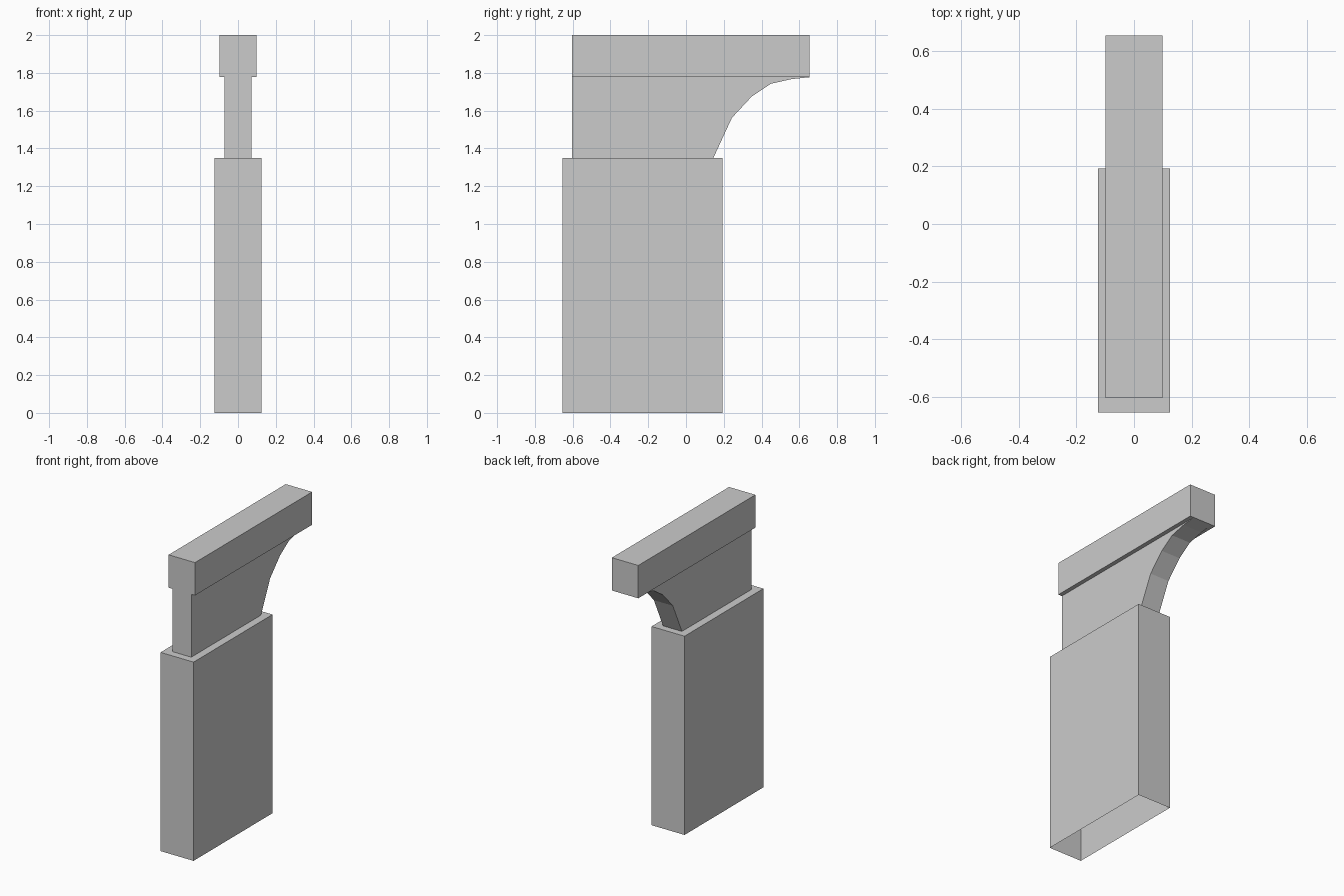
import bpy, bmesh

if "Cube" in bpy.data.objects:
    bpy.data.objects.remove(bpy.data.objects["Cube"])

# shared dimensions
POST_X, NECK_X, BEAM_X = 0.124, 0.071, 0.099
POST_Y = (-0.654, 0.193)
BEAM_Y = (-0.603, 0.654)
Z_POST, Z_BEAM, Z_TOP = 1.35, 1.777, 2.0
ARC = [(0.145, Z_POST), (0.243, 1.562), (0.349, 1.676),
       (0.448, 1.742), (0.558, 1.767), (BEAM_Y[1], Z_BEAM)]


def rect(hx, y0, y1, z):
    return [(-hx, y0, z), (hx, y0, z), (hx, y1, z), (-hx, y1, z)]


def make(name, faces):
    bm = bmesh.new()
    for f in faces:
        bm.faces.new([bm.verts.new(p) for p in f])
    bmesh.ops.remove_doubles(bm, verts=bm.verts, dist=0.0001)
    me = bpy.data.meshes.new(name)
    bm.to_mesh(me)
    bm.free()
    ob = bpy.data.objects.new(name, me)
    bpy.context.collection.objects.link(ob)
    return ob


def skin(a, b):
    n = len(a)
    return [(a[i], a[(i + 1) % n], b[(i + 1) % n], b[i]) for i in range(n)]


# post: open underneath, top ledge runs in to the neck
foot = rect(POST_X, *POST_Y, 0)
shoulder = rect(POST_X, *POST_Y, Z_POST)
neck_foot = rect(NECK_X, BEAM_Y[0], ARC[0][0], Z_POST)
make("post", skin(foot, shoulder) + skin(shoulder, neck_foot))

# neck: side profile with curved bracket, open where it meets post and beam
profile = [(BEAM_Y[0], Z_POST)] + ARC + [(BEAM_Y[0], Z_BEAM)]
right = [(NECK_X, y, z) for y, z in profile]
left = [(-NECK_X, y, z) for y, z in profile]
walls = [(left[i], left[i + 1], right[i + 1], right[i]) for i in range(1, len(ARC))]
walls = [tuple(reversed(w)) for w in walls]
front = (left[0], right[0], right[-1], left[-1])
make("neck_bracket", [right, left[::-1], front] + walls)

# beam: box whose underside is only the two lips beside the neck
low = rect(BEAM_X, *BEAM_Y, Z_BEAM)
top = rect(BEAM_X, *BEAM_Y, Z_TOP)
y0, y1 = BEAM_Y
lips = [[(a, y0, Z_BEAM), (a, y1, Z_BEAM), (b, y1, Z_BEAM), (b, y0, Z_BEAM)]
        for a, b in ((-BEAM_X, -NECK_X), (NECK_X, BEAM_X))]
make("top_beam", skin(low, top) + [top] + lips)
